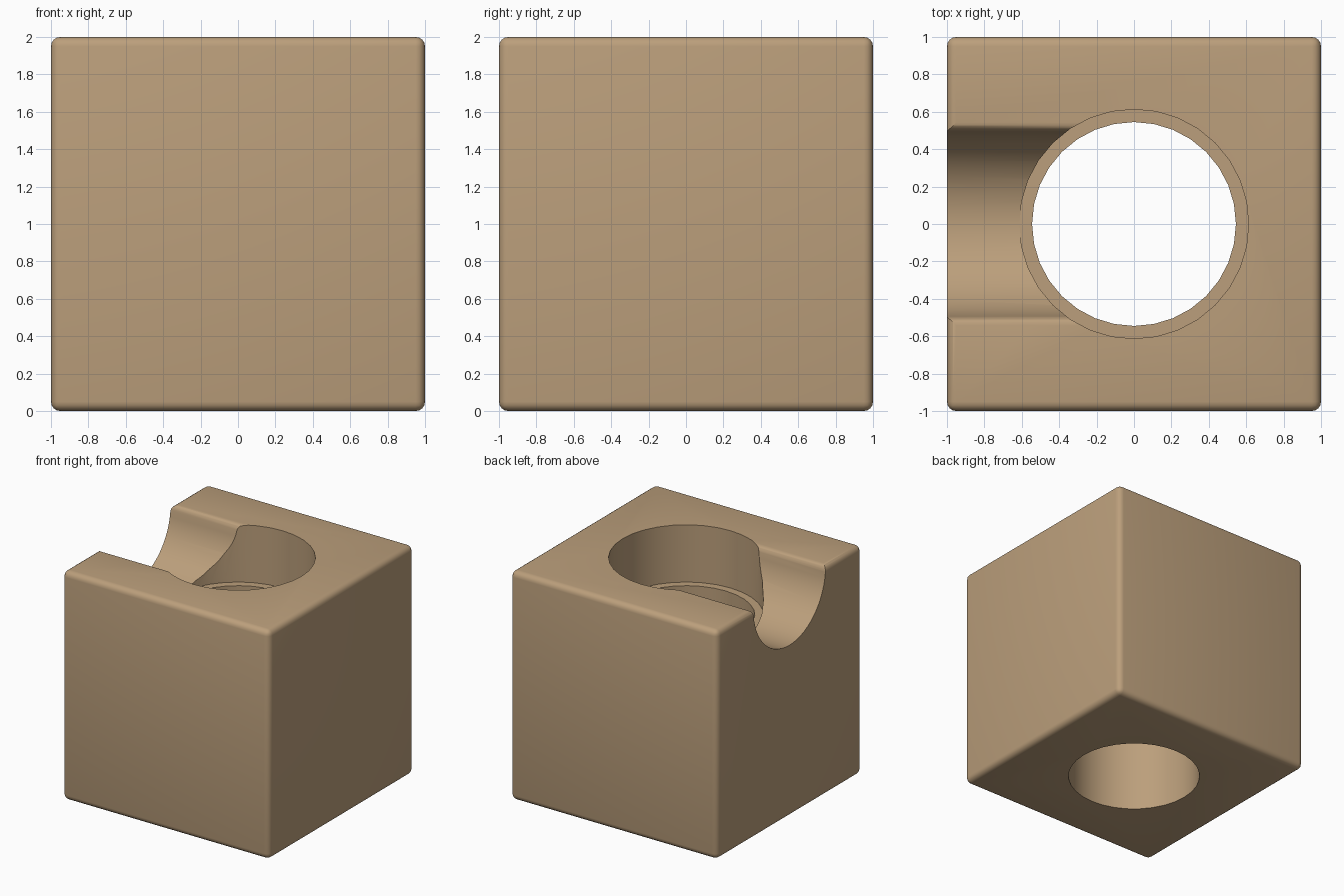
import bpy, bmesh, math

if "Cube" in bpy.data.objects:
    bpy.data.objects.remove(bpy.data.objects["Cube"])

tan = bpy.data.materials.new("tan")
tan.diffuse_color = (0.50, 0.347, 0.2, 1)
tan.use_nodes = True
tan.node_tree.nodes["Principled BSDF"].inputs["Base Color"].default_value = tan.diffuse_color


def make_object(name, bm):
    bmesh.ops.recalc_face_normals(bm, faces=bm.faces)
    mesh = bpy.data.meshes.new(name)
    bm.to_mesh(mesh)
    bm.free()
    mesh.materials.append(tan)
    ob = bpy.data.objects.new(name, mesh)
    bpy.context.collection.objects.link(ob)
    return ob


def prism(name, points, offset):
    """Extrude a closed outline along an offset vector."""
    bm = bmesh.new()
    face = bm.faces.new([bm.verts.new(p) for p in points])
    ext = bmesh.ops.extrude_face_region(bm, geom=[face])
    moved = [v for v in ext["geom"] if isinstance(v, bmesh.types.BMVert)]
    bmesh.ops.translate(bm, verts=moved, vec=offset)
    return make_object(name, bm)


def cylinder(name, r, z0, z1, n=32):
    ring = [(r * math.cos(2 * math.pi * i / n), r * math.sin(2 * math.pi * i / n), z0)
            for i in range(n)]
    return prism(name, ring, (0, 0, z1 - z0))


# Block with softly rounded edges
bm = bmesh.new()
bmesh.ops.create_cube(bm, size=2)
bmesh.ops.translate(bm, verts=bm.verts, vec=(0, 0, 1))
bmesh.ops.bevel(bm, geom=list(bm.edges), offset=0.05, offset_type='OFFSET',
                segments=4, profile=0.5, affect='EDGES')
block = make_object("block", bm)

# Through bore and wider upper recess
cutters = [cylinder("bore_cutter", 0.545, -0.2, 2.2),
           cylinder("recess_cutter", 0.613, 1.5, 2.2)]

# Half-round side channel with rounded lips
R, lip = 0.498, 0.045
half = [(R * math.sin(a), 2 - R * math.cos(a))
        for a in (math.radians(84.8) * i / 14 for i in range(15))]
half += [(R + lip * (1 - math.cos(a)), 2 - lip + lip * math.sin(a))
         for a in (math.pi / 2 * i / 4 for i in range(1, 5))]
half.append((R + lip, 2.2))
outline = half + [(-y, z) for y, z in reversed(half[1:])]
cutters.append(prism("channel_cutter", [(-1.2, y, z) for y, z in outline], (1.1, 0, 0)))

# Cut the openings, then discard the cutters
bpy.context.view_layer.objects.active = block
block.select_set(True)
for c in cutters:
    mod = block.modifiers.new(c.name, 'BOOLEAN')
    mod.operation = 'DIFFERENCE'
    mod.solver = 'EXACT'
    mod.object = c
    bpy.ops.object.modifier_apply(modifier=mod.name)
for c in cutters:
    bpy.data.objects.remove(c)

bpy.ops.object.shade_smooth_by_angle(angle=math.radians(30))
